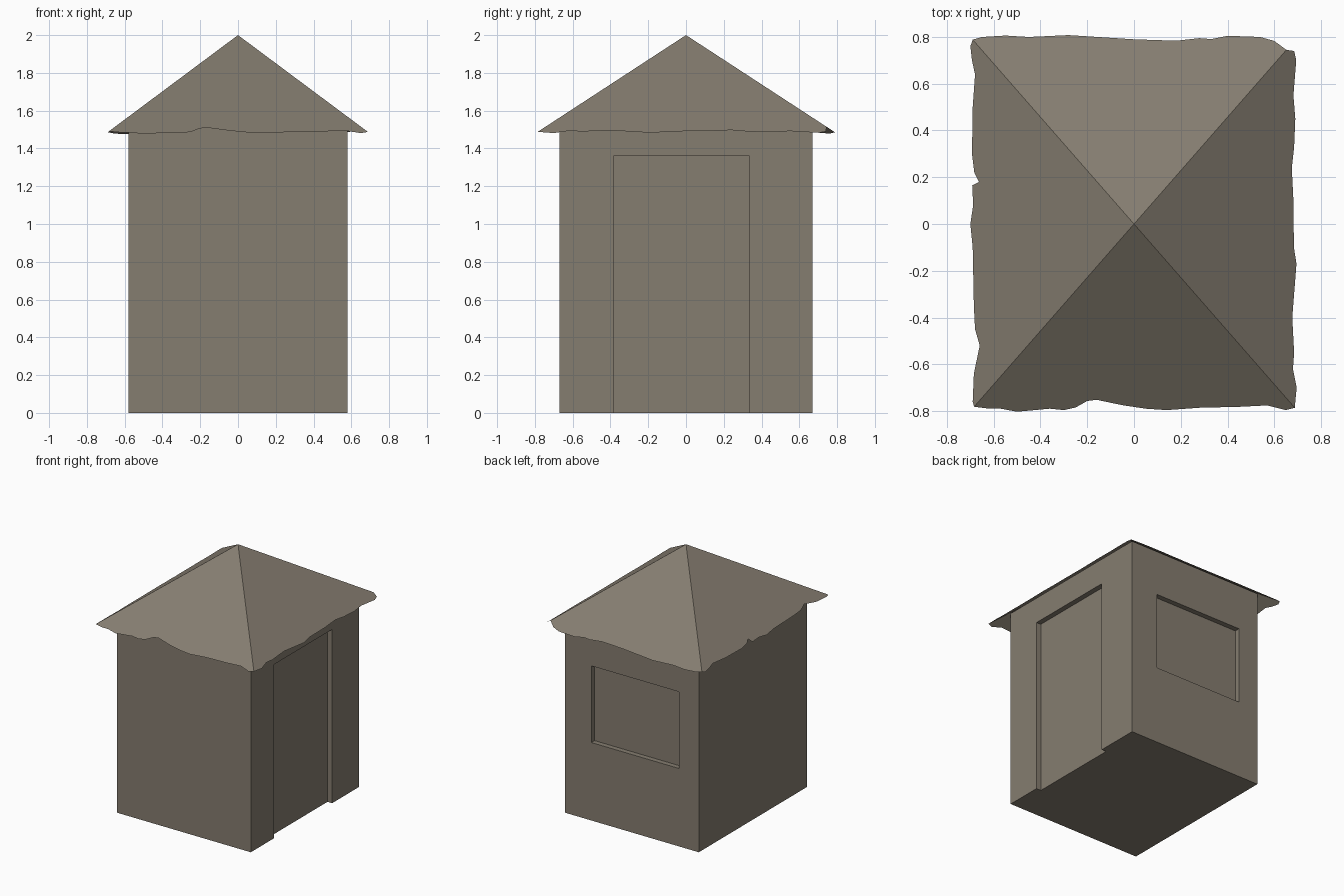
import bpy
import bmesh
from mathutils import Vector

cube = bpy.data.objects.get("Cube")
if cube:
    bpy.data.objects.remove(cube, do_unlink=True)

# One weathered grey-brown colour for everything
material = bpy.data.materials.new("weathered_wood")
material.use_nodes = True
COLOUR = (0.235, 0.205, 0.162, 1)
material.diffuse_color = COLOUR
shader = material.node_tree.nodes["Principled BSDF"]
shader.inputs["Base Color"].default_value = COLOUR
shader.inputs["Roughness"].default_value = 0.9

HALF_X, HALF_Y = 0.58, 0.67
WALL_TOP, APEX = 1.56, 2.0
SLOPE_X, SLOPE_Y = 0.745, 0.652
RECESS = 0.04


def add_object(name, bm):
    mesh = bpy.data.meshes.new(name)
    bm.to_mesh(mesh)
    bm.free()
    mesh.materials.append(material)
    obj = bpy.data.objects.new(name, mesh)
    bpy.context.collection.objects.link(obj)
    return obj


def add_box(name, low, high):
    low, high = Vector(low), Vector(high)
    bm = bmesh.new()
    bmesh.ops.create_cube(bm, size=1)
    bmesh.ops.scale(bm, vec=high - low, verts=bm.verts)
    bmesh.ops.translate(bm, vec=(low + high) / 2, verts=bm.verts)
    return add_object(name, bm)


def carve(target, cutter):
    """Cut a recess and leave the cutter hidden."""
    modifier = target.modifiers.new(cutter.name, "BOOLEAN")
    modifier.operation = "DIFFERENCE"
    modifier.solver = "EXACT"
    modifier.object = cutter
    cutter.hide_render = True
    cutter.display_type = "WIRE"
    cutter.hide_set(True)


# Walls, with a recessed doorway on the left and a window at the back
walls = add_box("walls", (-HALF_X, -HALF_Y, 0), (HALF_X, HALF_Y, WALL_TOP))
carve(walls, add_box("doorway_cutter", (HALF_X - RECESS, -0.385, -0.1),
                     (HALF_X + 0.1, 0.335, 1.36)))
carve(walls, add_box("window_cutter", (-0.41, HALF_Y - RECESS, 0.61),
                     (0.35, HALF_Y + 0.1, 1.21)))

# Hip ends, given by x; y follows from the two roof slopes
HIP = SLOPE_X / SLOPE_Y
front_left, front_right = (0.688, -0.688 * HIP), (-0.684, -0.684 * HIP)
back_left, back_right = (0.652, 0.652 * HIP), (-0.69, 0.69 * HIP)

# Ragged eaves: (position along the edge, distance from the centre)
front_eave = [(-.62, .79), (-.57, .79), (-.5, .803), (-.36, .79), (-.3, .796),
              (-.25, .785), (-.2, .757), (-.16, .752), (-.05, .775), (.05, .79),
              (.14, .796), (.28, .786), (.45, .782), (.57, .776), (.65, .796)]
left_eave = [(-.76, .69), (-.7, .696), (-.62, .68), (-.55, .685), (-.4, .677),
             (-.17, .695), (-.1, .684), (.1, .682), (.24, .675), (.33, .685),
             (.45, .69), (.55, .682), (.7, .694), (.74, .685)]
back_eave = [(.6, .783), (.54, .8), (.4, .805), (.33, .791), (.28, .795),
             (.18, .784), (0, .79), (-.28, .808), (-.45, .8), (-.55, .806),
             (-.65, .8)]
right_eave = [(.76, .7), (.7, .693), (.64, .68), (.5, .69), (.3, .693),
              (.22, .683), (.18, .663), (.165, .692), (.08, .688), (0, .7),
              (-.1, .69), (-.35, .685), (-.45, .68), (-.52, .66), (-.64, .685),
              (-.76, .69)]


def add_roof_side(name, start, eave, end):
    """One flat, thin slope from the peak down to its ragged eave."""
    bm = bmesh.new()
    outline = [(0, 0), start, *eave, end]
    verts = [bm.verts.new((x, y, APEX - max(abs(x) * SLOPE_X, abs(y) * SLOPE_Y)))
             for x, y in outline]
    face = bm.faces.new(verts)
    face.normal_update()
    if face.normal.z < 0:
        face.normal_flip()
    bmesh.ops.triangulate(bm, faces=[face])
    return add_object(name, bm)


add_roof_side("roof_front", front_right, [(t, -d) for t, d in front_eave], front_left)
add_roof_side("roof_left", front_left, [(d, t) for t, d in left_eave], back_left)
add_roof_side("roof_back", back_left, back_eave, back_right)
add_roof_side("roof_right", back_right, [(-d, t) for t, d in right_eave], front_right)
